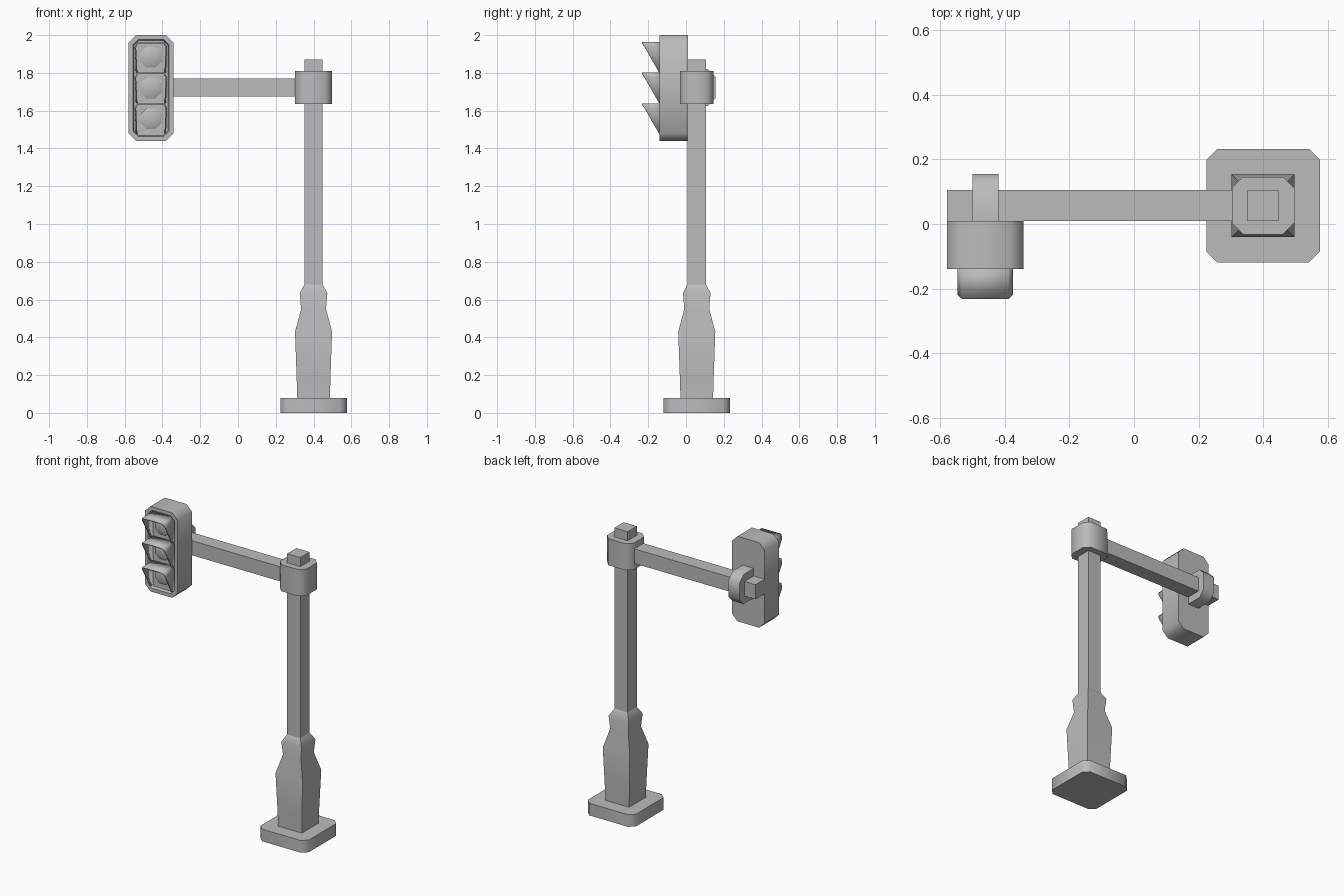
import bpy, bmesh, math
from mathutils import Vector

if "Cube" in bpy.data.objects:
    bpy.data.objects.remove(bpy.data.objects["Cube"])

grey = bpy.data.materials.new("grey metal")
grey.diffuse_color = (0.5, 0.5, 0.5, 1)
grey.use_nodes = True
grey.node_tree.nodes["Principled BSDF"].inputs["Base Color"].default_value = grey.diffuse_color

POLE_X, POLE_Y = 0.4, 0.057
HEAD_X = -0.461


def finish(name, bm, smooth=None):
    bmesh.ops.recalc_face_normals(bm, faces=bm.faces)
    me = bpy.data.meshes.new(name)
    bm.to_mesh(me)
    bm.free()
    me.materials.append(grey)
    ob = bpy.data.objects.new(name, me)
    bpy.context.collection.objects.link(ob)
    if smooth:
        bpy.ops.object.select_all(action='DESELECT')
        ob.select_set(True)
        bpy.context.view_layer.objects.active = ob
        bpy.ops.object.shade_smooth_by_angle(angle=math.radians(smooth))
    return ob


def loft(rings):
    """Capped skin through rings of equal point count."""
    bm = bmesh.new()
    vs = [[bm.verts.new(p) for p in r] for r in rings]
    n = len(vs[0])
    for a, b in zip(vs, vs[1:]):
        for i in range(n):
            j = (i + 1) % n
            bm.faces.new((a[i], a[j], b[j], b[i]))
    bm.faces.new(vs[0])
    bm.faces.new(vs[-1])
    return bm


def cut_rect(hw, hh, c):
    """Rectangle outline with cut corners."""
    return [(hw - c, -hh), (hw, -hh + c), (hw, hh - c), (hw - c, hh),
            (-hw + c, hh), (-hw, hh - c), (-hw, -hh + c), (-hw + c, -hh)]


def square(h, z):
    return [(POLE_X + sx * h, POLE_Y + sy * h, z)
            for sx, sy in ((-1, -1), (1, -1), (1, 1), (-1, 1))]


def upright(hw, hh, c, z0, z1):
    return loft([[(POLE_X + u, POLE_Y + v, z) for u, v in cut_rect(hw, hh, c)]
                 for z in (z0, z1)])


# Foot plate, flared pedestal, pole and collar
finish("foot_plate", upright(0.176, 0.176, 0.034, 0, 0.08), 50)
finish("pedestal", loft([square(h, z) for h, z in (
    (0.086, 0.07), (0.090, 0.20), (0.098, 0.43), (0.066, 0.55),
    (0.073, 0.635), (0.048, 0.68))]), 50)
finish("pole", loft([square(0.048, z) for z in (0.66, 1.87)]))
finish("collar", upright(0.097, 0.089, 0.035, 1.635, 1.81), 50)

# Horizontal arm
finish("arm", loft([[(x, POLE_Y + v, 1.722 + w) for v, w in
                     ((-.048, -.048), (.048, -.048), (.048, .048), (-.048, .048))]
                    for x in (-0.58, POLE_X)]))

# Clamp wrapped round the arm behind the signal head
clamp = [(0.0, 1.625), (0.115, 1.625), (0.155, 1.665),
         (0.155, 1.78), (0.115, 1.82), (0.0, 1.82)]
finish("clamp", loft([[(x, y, z) for y, z in clamp] for x in (-0.50, -0.42)]), 50)

# Signal housing with a recessed front panel
bm = loft([[(HEAD_X + u, y, 1.72 + v) for u, v in cut_rect(0.119, 0.28, 0.04)]
           for y in (0.01, -0.14)])
bmesh.ops.recalc_face_normals(bm, faces=bm.faces)
front = [f for f in bm.faces if f.normal.y < -0.9]
bmesh.ops.inset_region(bm, faces=front, thickness=0.026, depth=0)
bmesh.ops.inset_region(bm, faces=front, thickness=0.006, depth=-0.02)
finish("signal_housing", bm, 50)

# Three lamps, each with a domed lens and a sloping hood
for k, top in enumerate((1.963, 1.801, 1.639)):
    cz = top - 0.08
    rings = []
    for r, y in ((0.060, -0.115), (0.060, -0.128), (0.042, -0.137)):
        rings.append([(HEAD_X + r * math.cos((i + .5) * math.pi / 4), y,
                       cz + r * math.sin((i + .5) * math.pi / 4)) for i in range(8)])
    finish(f"lens_{k + 1}", loft(rings), 50)

    bm = bmesh.new()
    bottom = top - 0.16
    path = [(-0.080, bottom), (-0.086, top - 0.025), (-0.072, top),
            (0.072, top), (0.086, top - 0.025), (0.080, bottom)]
    back, tip = [], []
    for u, z in path:
        reach = 0.003 + 0.09 * (z - bottom) / 0.16
        back.append(bm.verts.new((HEAD_X + u, -0.12, z)))
        tip.append(bm.verts.new((HEAD_X + u, -0.14 - reach, z)))
    for i in range(len(path) - 1):
        bm.faces.new((back[i], back[i + 1], tip[i + 1], tip[i]))
    hood = finish(f"hood_{k + 1}", bm, 50)
    mod = hood.modifiers.new("thickness", 'SOLIDIFY')
    mod.thickness = 0.008
    mod.offset = -1
